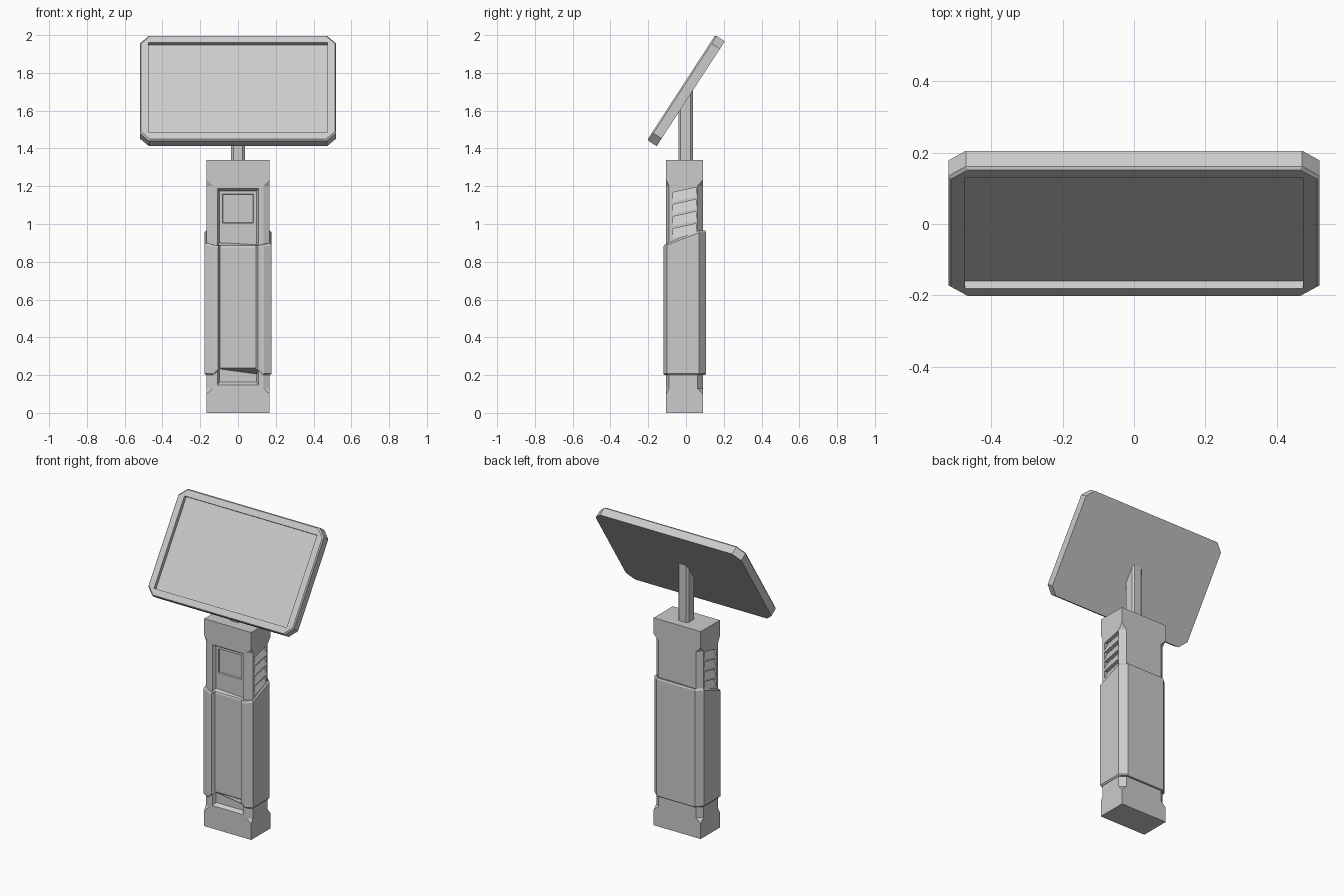
import bpy, bmesh, math

if "Cube" in bpy.data.objects:
    bpy.data.objects.remove(bpy.data.objects["Cube"])


def loft(name, rings):
    """Closed solid through a list of equally long point rings."""
    bm = bmesh.new()
    vs = [[bm.verts.new(p) for p in r] for r in rings]
    n = len(rings[0])
    for a, b in zip(vs, vs[1:]):
        for i in range(n):
            j = (i + 1) % n
            bm.faces.new((a[i], a[j], b[j], b[i]))
    bm.faces.new(vs[0])
    bm.faces.new(vs[-1])
    bmesh.ops.remove_doubles(bm, verts=bm.verts, dist=1e-5)
    bmesh.ops.recalc_face_normals(bm, faces=bm.faces)
    me = bpy.data.meshes.new(name)
    bm.to_mesh(me)
    bm.free()
    ob = bpy.data.objects.new(name, me)
    bpy.context.collection.objects.link(ob)
    return ob


def cut(ob, cutter):
    m = ob.modifiers.new("cut", 'BOOLEAN')
    m.operation, m.solver, m.object = 'DIFFERENCE', 'EXACT', cutter
    bpy.context.view_layer.objects.active = ob
    bpy.ops.object.modifier_apply(modifier=m.name)
    bpy.data.objects.remove(cutter)


def rect(x, y, z0, z1):
    """Upright rectangle in the plane y."""
    return [(-x, y, z0), (x, y, z0), (x, y, z1), (-x, y, z1)]


def mirrored(half):
    """Complete a right-hand half outline (front to back) in x."""
    return half + [(-x, y) for x, y in reversed(half)]


# Body: rectangular ends, chamfered corners in between
def body_ring(z, k):
    c, f, b = 0.034 * k, 0.016 * k, 0.03 * k
    half = [(0.168 - c, -0.105), (0.168, -0.105 + f),
            (0.168, 0.09 - b), (0.168 - c, 0.09)]
    return [(x, y, z) for x, y in mirrored(half)]


body = loft("handle_body", [body_ring(z, k) for z, k in (
    (0, 0), (0.1, 0), (0.13, 1), (1.2, 1), (1.235, 0), (1.34, 0))])

# Long front channel and small window recess
cut(body, loft("channel_cutter", [rect(0.109, -0.12, 0.148, 1.188), rect(0.109, -0.105, 0.148, 1.188),
                                  rect(0.098, -0.083, 0.163, 1.174)]))
cut(body, loft("window_cutter", [rect(0.085, -0.095, 1.002, 1.162),
                                 rect(0.08, -0.073, 1.007, 1.157)]))

# Slanted louvre pockets on both sides
for s in (-1, 1):
    for i in range(4):
        z0 = 0.935 + 0.064 * i
        prof = [(0.175, z0 - 0.01), (0.145, z0 + 0.055), (0.175, z0 + 0.055)]
        cut(body, loft("louvre_cutter", [[(s * x, y, z + 0.22 * y) for x, z in prof]
                                         for y in (-0.07, 0.052)]))

# Grip sleeve: slanted top edge, raised bottom edge in the front channel
half = [(0.096, -0.098), (0.107, -0.12), (0.137, -0.12), (0.177, -0.1),
        (0.177, 0.07), (0.137, 0.106)]
outline = mirrored(half)


def top_z(x, y):
    return 0.885 if abs(x) < 0.12 and y < 0 else min(0.965, 0.89 + 0.42 * (y + 0.12))


def bottom_z(x, y):
    return 0.235 if abs(x) < 0.1 and y < 0 else (0.228 if abs(x) < 0.12 and y < 0 else 0.2)


def sleeve_ring(zf, dz, k):
    return [(x * k, y * k, zf(x, y) + dz) for x, y in outline]


loft("grip_sleeve", [sleeve_ring(bottom_z, 0, 0.96), sleeve_ring(bottom_z, 0.008, 1),
                     sleeve_ring(top_z, -0.01, 1), sleeve_ring(top_z, 0, 0.96)])

# Neck: octagonal post cut parallel to the display
c = 0.012
neck = mirrored([(0.037 - c, -0.04), (0.037, -0.04 + c), (0.037, 0.036 - c), (0.037 - c, 0.036)])
loft("neck", [[(x, y, 1.33) for x, y in neck],
              [(x, y, 1.70 + 1.54 * y) for x, y in neck]])


# Display: corner-cut slab with a recessed screen, tilted back
def slab_ring(y, d):
    w, h, c = 0.52 - d, 0.331 - d, 0.048
    q = [(w - c, -h), (w, c - h), (w, h - c), (w - c, h)]
    return [(x, y, z) for x, z in mirrored(q)]


display = loft("display", [slab_ring(0.03, 0), slab_ring(-0.022, 0), slab_ring(-0.03, 0.006)])
cut(display, loft("screen_cutter", [rect(0.474, -0.05, -0.285, 0.285),
                                    rect(0.474, -0.006, -0.285, 0.285)]))
display.location = (0, 0, 1.706)
display.rotation_euler = (math.radians(-33), 0, 0)
